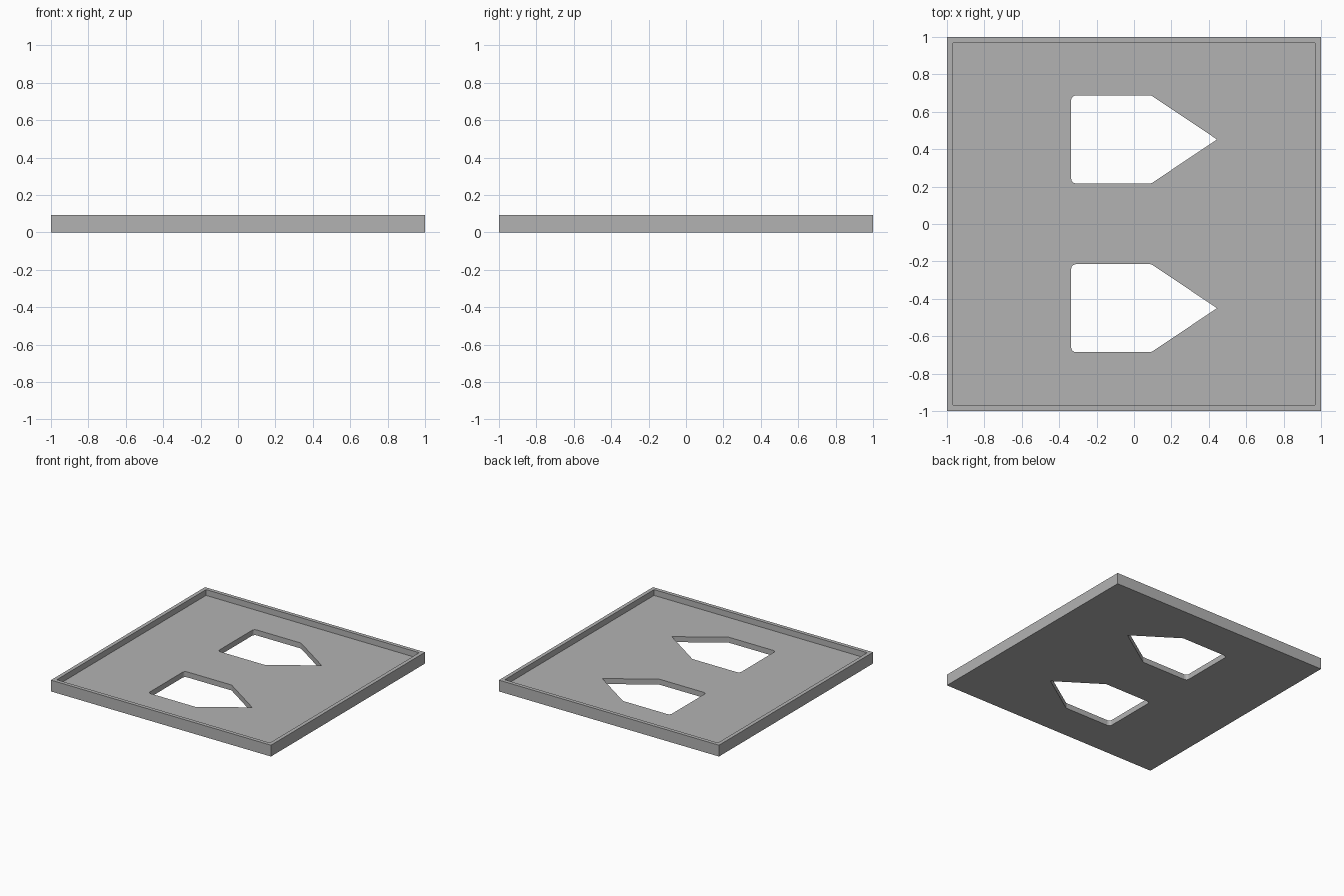
import bpy, bmesh, math

cube = bpy.data.objects.get("Cube")
if cube:
    bpy.data.objects.remove(cube, do_unlink=True)

HEIGHT, FLOOR, RIM = 0.093, 0.045, 0.044

grey = bpy.data.materials.new("plain_grey")
grey.use_nodes = True
grey.diffuse_color = (0.45, 0.45, 0.45, 1)
grey.node_tree.nodes["Principled BSDF"].inputs["Base Color"].default_value = grey.diffuse_color


def add_object(name, bm):
    bmesh.ops.recalc_face_normals(bm, faces=bm.faces)
    mesh = bpy.data.meshes.new(name)
    bm.to_mesh(mesh)
    bm.free()
    mesh.materials.append(grey)
    obj = bpy.data.objects.new(name, mesh)
    bpy.context.collection.objects.link(obj)
    return obj


def rounded_corner(x, y, r, start, sweep=90, steps=4):
    """Arc points about a centre, angles in degrees."""
    angles = [math.radians(start + sweep * i / steps) for i in range(steps + 1)]
    return [(x + r * math.cos(a), y + r * math.sin(a)) for a in angles]


def pointed_cutter(name, y):
    """Prism with a rounded square end at -x and a sharp tip at +x."""
    left, shoulder, tip, half, r = -0.336, 0.085, 0.444, 0.235, 0.025
    slope = math.degrees(math.atan2(tip - shoulder, half))
    turn = 90 - slope
    outline = [(tip, 0)]
    outline += rounded_corner(shoulder, half - r, r, 90 - turn, turn)
    outline += rounded_corner(left + r, half - r, r, 90)
    outline += rounded_corner(left + r, r - half, r, 180)
    outline += rounded_corner(shoulder, r - half, r, 270, turn)
    bm = bmesh.new()
    base = bm.faces.new([bm.verts.new((px, y + py, -0.1)) for px, py in outline])
    top = bmesh.ops.extrude_face_region(bm, geom=[base])["geom"]
    bmesh.ops.translate(bm, vec=(0, 0, 0.3),
                        verts=[v for v in top if isinstance(v, bmesh.types.BMVert)])
    return add_object(name, bm)


# Square tray: a slab whose top is inset and sunk to leave a rim
bm = bmesh.new()
bmesh.ops.create_cube(bm, size=1)
bmesh.ops.scale(bm, vec=(2, 2, HEIGHT), verts=bm.verts)
bmesh.ops.translate(bm, vec=(0, 0, HEIGHT / 2), verts=bm.verts)
top = max(bm.faces, key=lambda f: f.calc_center_median().z)
bmesh.ops.inset_region(bm, faces=[top], thickness=RIM)
sunk = bmesh.ops.extrude_discrete_faces(bm, faces=[top])["faces"][0]
bmesh.ops.translate(bm, vec=(0, 0, FLOOR - HEIGHT), verts=sunk.verts)
tray = add_object("tray", bm)

# Two pointed openings through the floor
bpy.context.view_layer.objects.active = tray
for name, y in (("front_opening", -0.45), ("back_opening", 0.452)):
    cutter = pointed_cutter(name, y)
    mod = tray.modifiers.new(name, "BOOLEAN")
    mod.operation = "DIFFERENCE"
    mod.solver = "EXACT"
    mod.object = cutter
    bpy.ops.object.modifier_apply(modifier=name)
    bpy.data.objects.remove(cutter, do_unlink=True)
